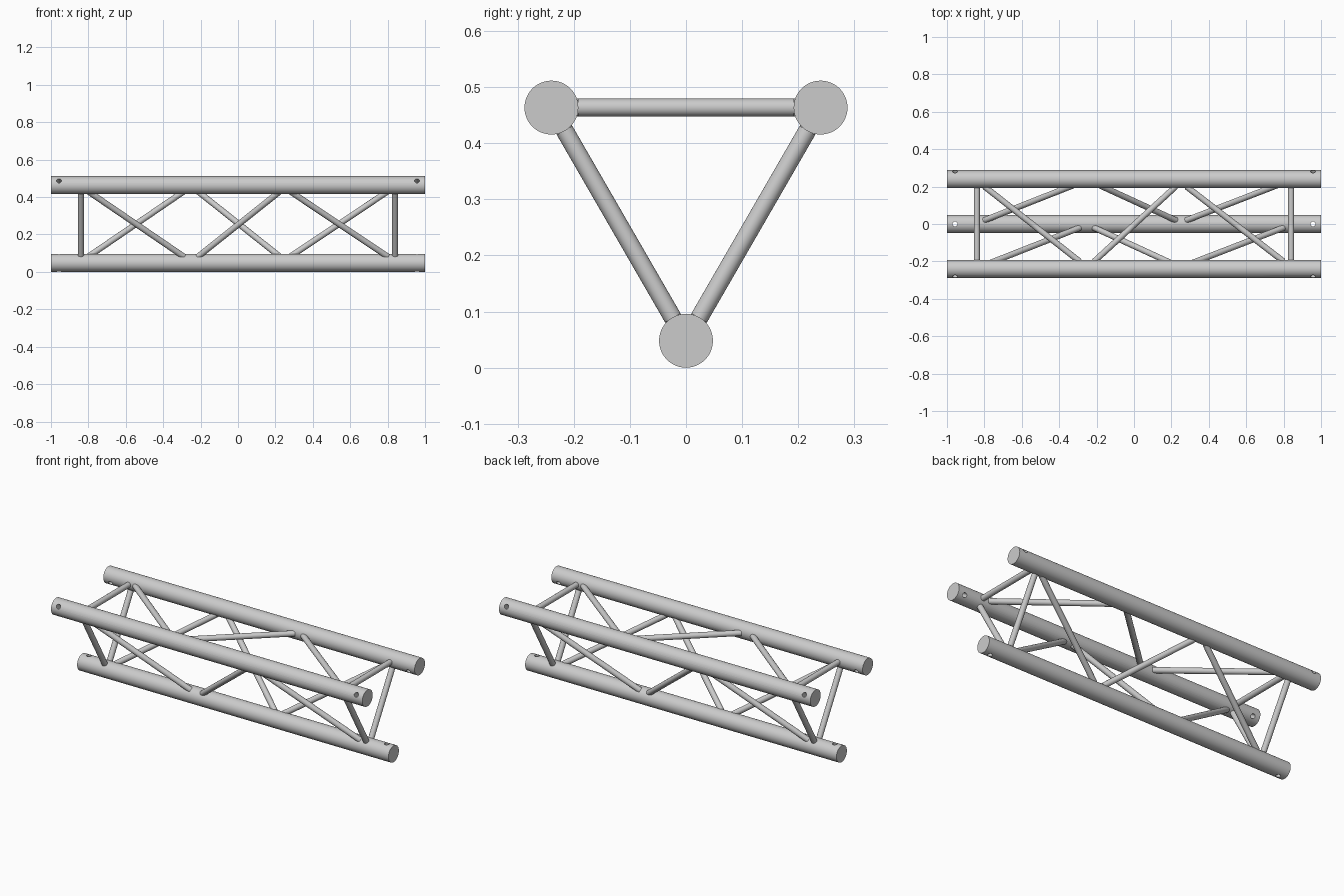
import bpy
from math import sin, cos, radians
from mathutils import Vector

cube = bpy.data.objects.get("Cube")
if cube:
    bpy.data.objects.remove(cube, do_unlink=True)

CHORD_R, BRACE_R, HOLE_R = 0.048, 0.016, 0.013
AXIS_R = 0.277                      # chord distance from the truss centre line
CENTRE = Vector((0, 0, CHORD_R + AXIS_R))

metal = bpy.data.materials.new("light grey metal")
metal.use_nodes = True
grey = (0.6, 0.6, 0.6, 1)
metal.diffuse_color = grey
metal.node_tree.nodes["Principled BSDF"].inputs["Base Color"].default_value = grey


def rod(name, a, b, radius, sides):
    """Closed round bar from a to b."""
    a, b = Vector(a), Vector(b)
    bpy.ops.mesh.primitive_cylinder_add(vertices=sides, radius=radius,
                                        depth=(b - a).length, location=(a + b) / 2)
    ob = bpy.context.object
    ob.name = name
    ob.rotation_euler = (b - a).to_track_quat('Z', 'Y').to_euler()
    ob.data.materials.append(metal)
    bpy.ops.object.shade_smooth_by_angle(angle=radians(35))
    return ob


# Three chords at the corners of an equilateral triangle
names = ["front", "bottom", "back"]
radials = [Vector((0, cos(radians(t)), sin(radians(t)))) for t in (150, 270, 30)]
corners = [CENTRE + AXIS_R * d for d in radials]

for name, out, c in zip(names, radials, corners):
    chord = rod(name + "_chord", c - Vector((1, 0, 0)), c + Vector((1, 0, 0)), CHORD_R, 48)
    # Pin holes drilled through both ends
    for x in (-0.957, 0.957):
        p = c + Vector((x, 0, 0))
        drill = rod("drill", p - out * 0.1, p + out * 0.1, HOLE_R, 20)
        drill.hide_render = True
        cut = chord.modifiers.new("pin_hole", 'BOOLEAN')
        cut.operation, cut.solver, cut.object = 'DIFFERENCE', 'EXACT', drill
        bpy.context.view_layer.objects.active = chord
        bpy.ops.object.modifier_apply(modifier=cut.name)
        bpy.data.objects.remove(drill, do_unlink=True)
    bpy.ops.object.select_all(action='DESELECT')
    chord.select_set(True)
    bpy.ops.object.shade_smooth_by_angle(angle=radians(35))

# Each face carries two end struts and a zigzag of three diagonals
zigzag = [(-0.79, -0.30), (-0.205, 0.215), (0.29, 0.79)]
for i in range(3):
    j = (i + 1) % 3
    face = names[i] + "_to_" + names[j]
    across = (corners[j] - corners[i]).normalized()
    ends = [corners[i] + across * (CHORD_R - 0.001), corners[j] - across * (CHORD_R - 0.001)]
    for side, x in (("right", -0.84), ("left", 0.84)):
        shift = Vector((x, 0, 0))
        rod(f"{face}_{side}_strut", ends[0] + shift, ends[1] + shift, BRACE_R, 24)
    for k, (x0, x1) in enumerate(zigzag):
        a = ends[k % 2] + Vector((x0, 0, 0))
        b = ends[1 - k % 2] + Vector((x1, 0, 0))
        sink = (b - a).normalized() * 0.012
        rod(f"{face}_diagonal_{k + 1}", a - sink, b + sink, BRACE_R, 24)
